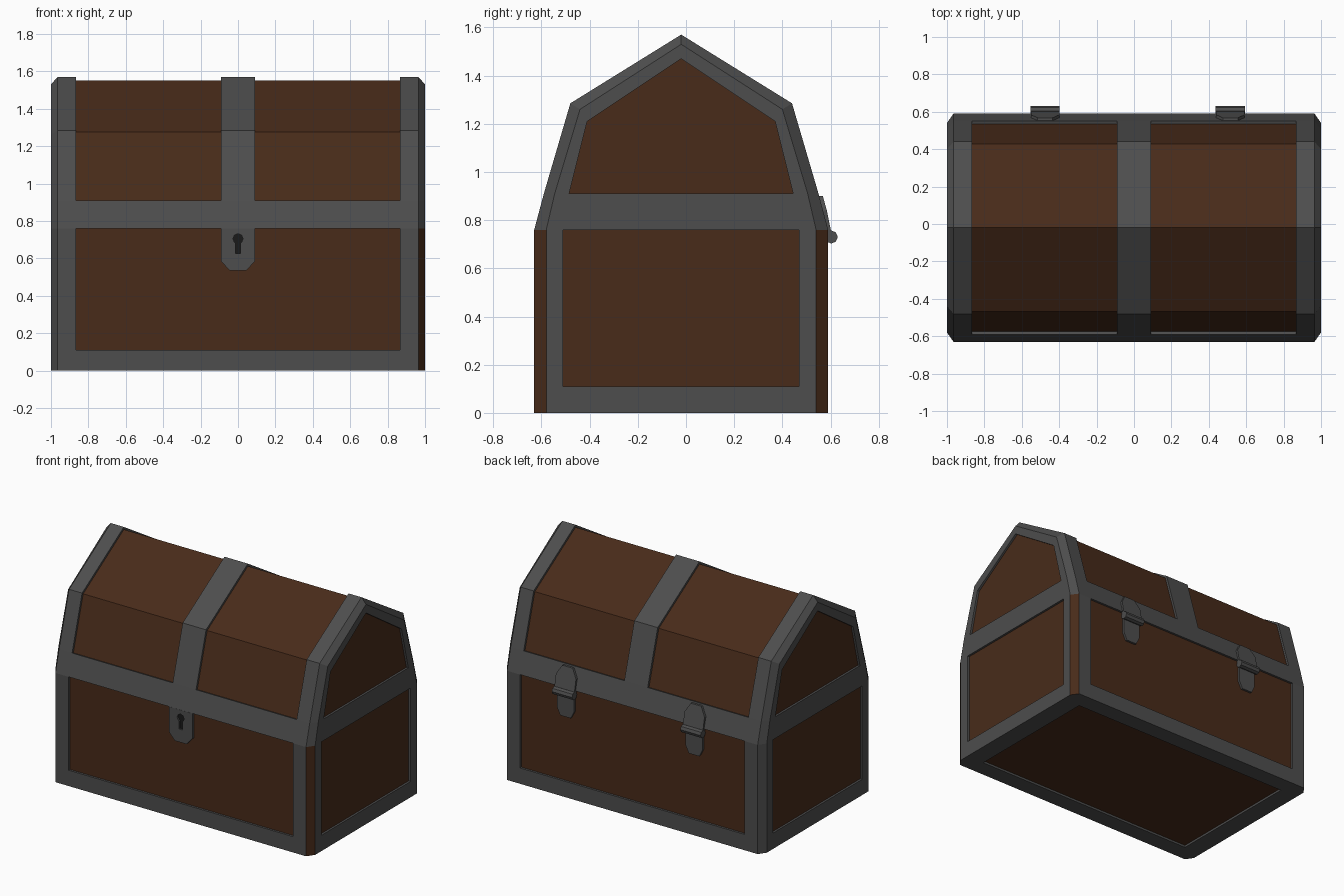
import bpy, bmesh, math

if "Cube" in bpy.data.objects:
    bpy.data.objects.remove(bpy.data.objects["Cube"])

YC = -0.02      # the box sits slightly forward of the hinges
RECESS = 0.015


def material(name, rgb):
    m = bpy.data.materials.new(name)
    m.diffuse_color = (*rgb, 1)
    m.use_nodes = True
    m.node_tree.nodes["Principled BSDF"].inputs["Base Color"].default_value = m.diffuse_color
    return m


iron = material("iron", (0.075, 0.075, 0.075))
wood = material("wood", (0.065, 0.024, 0.01))
dark = material("dark", (0.01, 0.01, 0.01))


def finish(bm, name, mats):
    bmesh.ops.recalc_face_normals(bm, faces=bm.faces[:])
    me = bpy.data.meshes.new(name)
    bm.to_mesh(me)
    bm.free()
    ob = bpy.data.objects.new(name, me)
    bpy.context.collection.objects.link(ob)
    for m in mats:
        me.materials.append(m)
    return ob


def plate(name, outline, y0, y1, mat, lean=None):
    """Extrude an (x, z) outline between two depths; lean(z) shifts it in y."""
    bm = bmesh.new()
    lean = lean or (lambda z: 0)
    a, b = [[bm.verts.new((x, y + lean(z), z)) for x, z in outline] for y in (y0, y1)]
    bm.faces.new(a)
    bm.faces.new(b[::-1])
    n = len(outline)
    for i in range(n):
        bm.faces.new((a[i], b[i], b[(i + 1) % n], a[(i + 1) % n]))
    return finish(bm, name, [mat])


def mirrored(half):
    return half + [(-y, z) for y, z in half[::-1] if y != 0]


# Chest shell: one (y, z) profile swept along x, smaller at the chamfered ends
full = mirrored([(-.49, 0), (-.61, 0), (-.61, .11), (-.61, .76), (-.57, .91), (-.46, 1.285), (0, 1.57)])
end = mirrored([(-.49, 0), (-.56, 0), (-.56, .11), (-.56, .76), (-.525, .91), (-.42, 1.26), (0, 1.53)])
inner = mirrored([(-.49, .11), (-.49, .76), (-.465, .91), (-.39, 1.21), (0, 1.47)])
xs = [-1, -.965, -.865, -.09, .09, .865, .965, 1]

bm = bmesh.new()
rings = [[bm.verts.new((x, y + YC, z)) for y, z in (end if abs(x) == 1 else full)] for x in xs]
panels = []
for c in range(7):
    for i in range(13):
        j = (i + 1) % 13
        f = bm.faces.new((rings[c][i], rings[c][j], rings[c + 1][j], rings[c + 1][i]))
        if (i in (2, 9, 12) and 2 <= c <= 4) or (i in (4, 5, 6, 7) and c in (2, 4)):
            panels.append(f)
        elif c == 6 and i in (1, 2, 9, 10):
            f.material_index = 1      # wooden corner strips on the right end

# End walls with a framed body panel and a framed gable panel
for x, e in ((-1, rings[0]), (1, rings[-1])):
    p = {k + 2: bm.verts.new((x, y + YC, z)) for k, (y, z) in enumerate(inner)}
    for i in range(2, 10):
        bm.faces.new((e[i], e[i + 1], p[i + 1], p[i]))
    bm.faces.new((e[1], e[2], p[2], e[0]))
    bm.faces.new((e[11], e[10], p[10], e[12]))
    bm.faces.new((e[0], p[2], p[10], e[12]))
    bm.faces.new((p[3], p[4], p[8], p[9]))
    panels.append(bm.faces.new((p[2], p[3], p[9], p[10])))
    panels.append(bm.faces.new([p[k] for k in range(4, 9)]))

# Recess the wooden panels
bmesh.ops.recalc_face_normals(bm, faces=bm.faces[:])
bmesh.ops.inset_region(bm, faces=panels, thickness=0, depth=-RECESS,
                       use_even_offset=True, use_boundary=True)
for f in panels:
    f.material_index = 1
finish(bm, "chest_shell", [iron, wood])

# Lock plate: half outline around the keyhole, mirrored
hole = [(.027 * math.sin(t), .705 + .027 * math.cos(t))
        for t in (math.pi * k / 4 for k in range(4))]
half = [(0, .76), (.09, .76), (.09, .585), (.045, .535), (0, .535), (0, .625), (.013, .625), (.013, .68)]
lock = plate("lock_plate", half + hole[::-1], -.631, -.61, iron)
lock.modifiers.new("Mirror", 'MIRROR')
plate("keyhole", [(-.035, .61), (.035, .61), (.035, .74), (-.035, .74)], -.619, -.61, dark)

# Hinges on the back: upper leaf, lower leaf and barrel
for side, cx in (("left", -.475), ("right", .515)):
    upper = [(-.077, .73), (.077, .73), (.077, .84), (.04, .9), (-.04, .9), (-.077, .84)]
    lower = [(-.065, .73), (.065, .73), (.065, .61), (.04, .56), (-.04, .56), (-.065, .61)]
    plate(side + "_hinge_upper_leaf", [(cx + x, z) for x, z in upper], .585, .607, iron,
          lambda z: -.28 * max(0, z - .76))
    plate(side + "_hinge_lower_leaf", [(cx + x, z) for x, z in lower], .57, .59, iron)
    bpy.ops.mesh.primitive_cylinder_add(vertices=8, radius=.027, depth=.156,
                                        location=(cx, .603, .73),
                                        rotation=(0, math.pi / 2, 0))
    barrel = bpy.context.object
    barrel.name = side + "_hinge_barrel"
    barrel.data.materials.append(iron)
